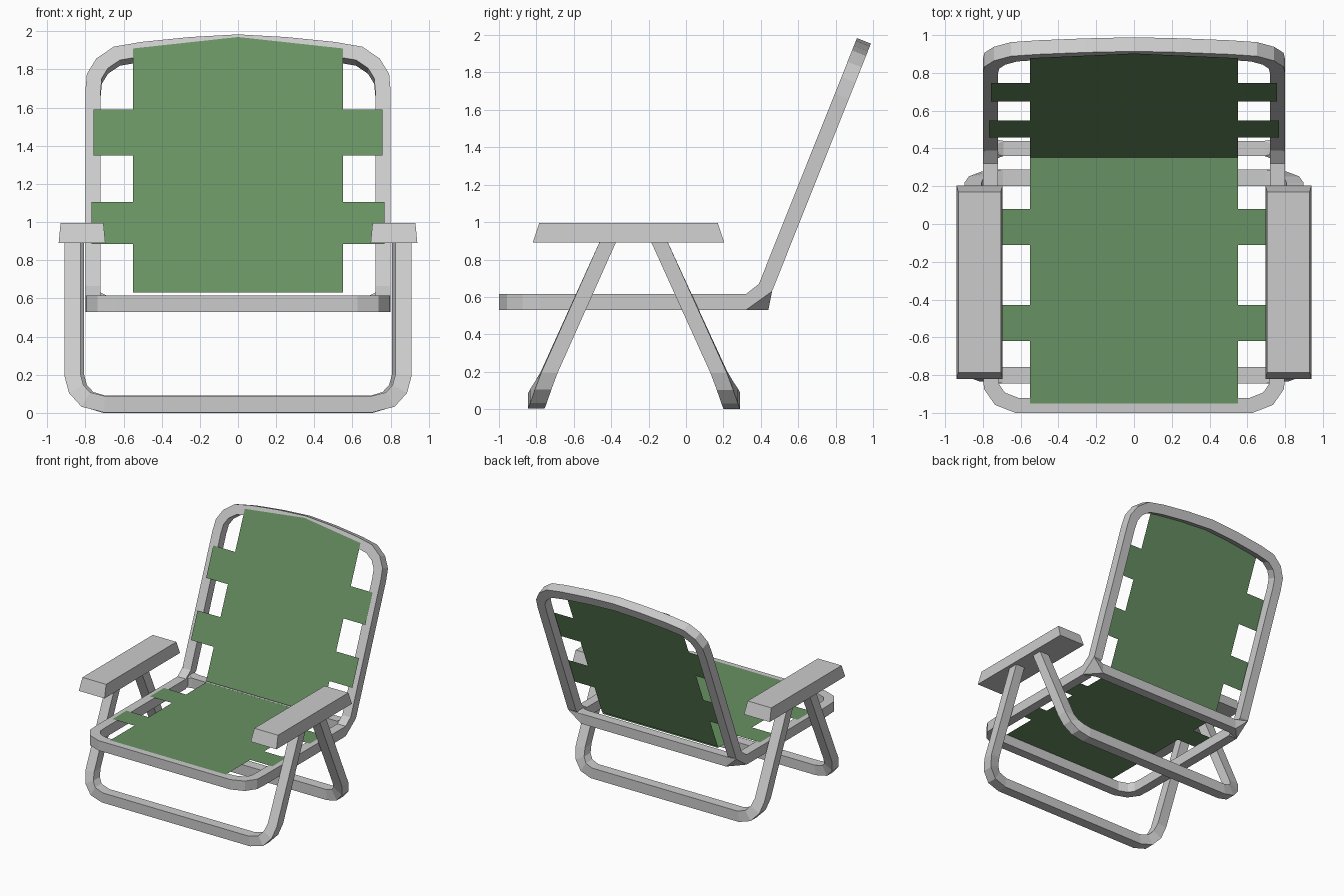
import bpy, bmesh
from mathutils import Vector as V

if "Cube" in bpy.data.objects:
    bpy.data.objects.remove(bpy.data.objects["Cube"])


def add_object(name, bm, mat=None):
    bmesh.ops.recalc_face_normals(bm, faces=bm.faces)
    me = bpy.data.meshes.new(name)
    bm.to_mesh(me)
    bm.free()
    ob = bpy.data.objects.new(name, me)
    bpy.context.collection.objects.link(ob)
    if mat:
        me.materials.append(mat)
    return ob


def flip(p):
    return V((-p[0], p[1], p[2]))


def tube(name, path, half_w, closed):
    """Sweep a mitred box section; path holds (point, half-thickness vector)."""
    bm = bmesh.new()
    rings = []
    count = len(path)
    for i, (p, n) in enumerate(path):
        a = path[i - 1][0] if closed or i else None
        b = path[(i + 1) % count][0] if closed or i < count - 1 else None
        t_in = (p - a).normalized() if a else (b - p).normalized()
        t_out = (b - p).normalized() if b else t_in
        t = (t_in + t_out).normalized()
        side = t.cross(n).normalized()
        turn = max(0.6, (t_in.cross(n)).normalized().dot(side))
        w = side * half_w / turn
        rings.append([bm.verts.new(p + c) for c in (w + n, w - n, -w - n, -w + n)])
    for i in range(count if closed else count - 1):
        r, s = rings[i], rings[(i + 1) % count]
        for k in range(4):
            bm.faces.new((r[k], r[(k + 1) % 4], s[(k + 1) % 4], s[k]))
    if not closed:
        bm.faces.new(rings[0])
        bm.faces.new(rings[-1])
    return add_object(name, bm)


def hull(name, points):
    """Convex solid around a few corner points."""
    bm = bmesh.new()
    for p in points:
        bm.verts.new(p)
    res = bmesh.ops.convex_hull(bm, input=bm.verts[:])
    inner = [v for v in res["geom_interior"] if isinstance(v, bmesh.types.BMVert)]
    bmesh.ops.delete(bm, geom=inner, context='VERTS')
    bmesh.ops.dissolve_limit(bm, angle_limit=0.01, verts=bm.verts[:], edges=bm.edges[:])
    return add_object(name, bm)


def box(name, bottom, top):
    """Tapered box from two rectangles (x0, x1, y0, y1, z)."""
    return hull(name, [(x, y, r[4]) for r in (bottom, top) for x in r[:2] for y in r[2:4]])


def sheet(name, width, rows, peak, place, mat):
    """Fabric panel of quads; rows are (start, strap half-width), 0 for no strap."""
    bm = bmesh.new()

    def face(*pts):
        bm.faces.new([bm.verts.new(place(x, s)) for x, s in pts])

    for (s0, strap), (s1, _) in zip(rows, rows[1:]):
        top = [(0, peak)] if peak and s1 == rows[-1][0] else []
        face((-width, s0), (width, s0), (width, s1), *top, (-width, s1))
        if strap:
            face((width, s0), (strap, s0), (strap, s1), (width, s1))
            face((-strap, s0), (-width, s0), (-width, s1), (-strap, s1))
    bmesh.ops.remove_doubles(bm, verts=bm.verts[:], dist=0.0001)
    return add_object(name, bm, mat)


green = bpy.data.materials.new("green_fabric")
green.diffuse_color = (0.137, 0.283, 0.123, 1)
green.use_nodes = True
green.node_tree.nodes["Principled BSDF"].inputs["Base Color"].default_value = green.diffuse_color

# Seat and back frame: one bent closed loop
up = V((0, 0, 0.0425))
lean = V((0, 0.3706, 0.9288))
back_n = V((0, -0.9288, 0.3706)) * 0.04
hinge = V((0, 0.425, 0.65))
seat_pts = [(0.62, -0.96), (0.71, -0.925), (0.755, -0.86), (0.76, -0.78), (0.76, 0.32)]
arch = [(0.76, 0), (0.76, 1.10), (0.753, 1.185), (0.712, 1.257), (0.635, 1.313),
        (0.5, 1.338), (0.25, 1.365)]
right = [(V((x, y, 0.5725)), up) for x, y in seat_pts]
right += [(hinge + lean * s + V((x, 0, 0)), back_n) for x, s in arch]
apex = [(hinge + lean * 1.380, back_n)]
left = [(flip(p), n) for p, n in reversed(right)]
tube("seat_and_back_frame", right + apex + left, 0.04, True)

# Rear crossbar of the seat, flaring into the frame bends
box("rear_crossbar", (-0.69, 0.69, 0.36, 0.44, 0.53), (-0.69, 0.69, 0.36, 0.44, 0.615))
for name, s in (("right_corner", 1), ("left_corner", -1)):
    hull(name, [(0.69 * s, y, z) for y in (0.36, 0.44) for z in (0.53, 0.615)]
         + [(0.80 * s, 0.32, 0.53), (0.80 * s, 0.46, 0.63),
            (0.80 * s, 0.39, 0.67), (0.80 * s, 0.32, 0.615)])


# U-shaped legs
def leg(name, y_foot, slope, x, half_w):
    profile = [(x, 0.93), (x, 0.2), (x - 0.02, 0.125), (x - 0.07, 0.07), (0.70, 0.045)]
    half = [(V((px, y_foot + slope * (z - 0.045), z)), V((0, 0.044, 0))) for px, z in profile]
    tube(name, half + [(flip(p), n) for p, n in reversed(half)], half_w, False)


leg("front_leg", -0.80, 0.45, 0.868, 0.042)
leg("rear_leg", 0.245, -0.456, 0.853, 0.045)

# Armrests
for name, s in (("right_armrest", 1), ("left_armrest", -1)):
    box(name, (0.695 * s, 0.94 * s, -0.82, 0.205, 0.89), (0.705 * s, 0.93 * s, -0.785, 0.17, 0.995))

# Fabric with side straps
sheet("seat_fabric", 0.55,
      [(-0.95, 0), (-0.62, 0.76), (-0.43, 0), (-0.11, 0.76), (0.08, 0), (0.352, 0)],
      None, lambda x, s: (x, s, 0.619), green)
sheet("back_fabric", 0.55,
      [(0.63, 0), (0.885, 0.768), (1.105, 0), (1.35, 0.757), (1.59, 0), (1.91, 0)],
      1.97, lambda x, z: (x, 0.352 + 0.411 * (z - 0.63), z), green)
